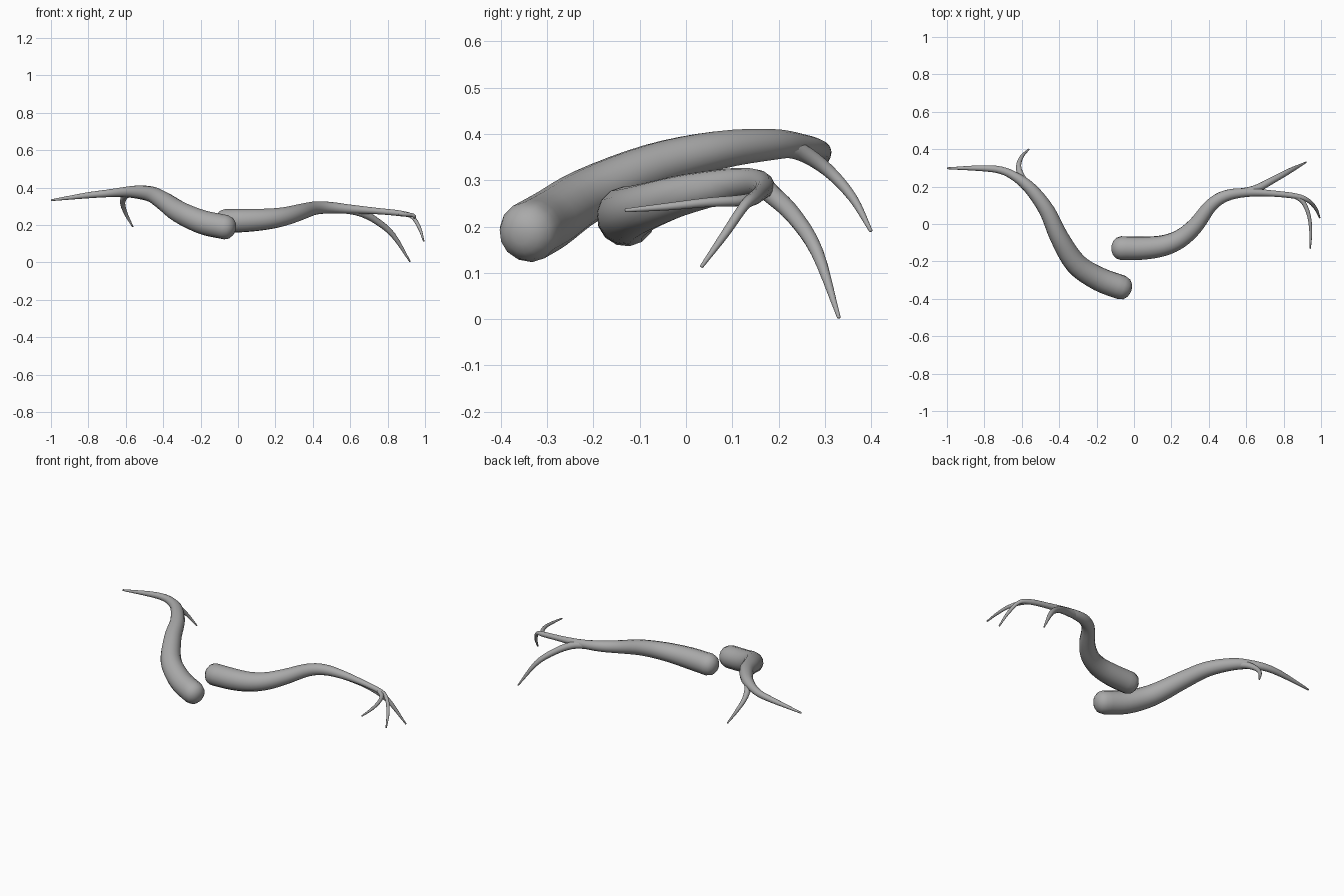
import bpy, bmesh, math
from mathutils import Vector

SIDES = 14

# Dark grey bark
bark = bpy.data.materials.new("bark")
bark.diffuse_color = (0.4, 0.4, 0.4, 1)


def spline(p, steps=4):
    """Catmull-Rom through (x, y, z, radius) points."""
    p = [Vector(q) for q in p]
    p = [2 * p[0] - p[1]] + p + [2 * p[-1] - p[-2]]
    out = []
    for i in range(1, len(p) - 2):
        a, b, c, d = p[i - 1:i + 3]
        for k in range(steps):
            t = k / steps
            out.append(0.5 * (2 * b + (c - a) * t + (2 * a - 5 * b + 4 * c - d) * t * t
                              + (3 * b - a - 3 * c + d) * t ** 3))
    return out + [p[-2]]


def limb(name, points, round_base=False):
    """Tapered tube along a smooth path, with a domed tip and optional domed base."""
    path = spline(points)
    pos = [q.to_3d() for q in path]
    rad = [q[3] for q in path]
    n = len(pos)
    tan = [(pos[min(i + 1, n - 1)] - pos[max(i - 1, 0)]).normalized() for i in range(n)]
    rings = list(zip(pos, tan, rad))
    dome = [(math.sin(a), math.cos(a)) for a in map(math.radians, (30, 55, 75))]
    if round_base:
        rings = [(pos[0] - tan[0] * rad[0] * 0.8 * s, tan[0], rad[0] * c)
                 for s, c in reversed(dome)] + rings
    rings += [(pos[-1] + tan[-1] * rad[-1] * s * 0.6, tan[-1], rad[-1] * c) for s, c in dome]

    bm = bmesh.new()
    side = rings[0][1].orthogonal().normalized()
    loops = []
    for p, t, r in rings:
        side = (side - t * side.dot(t)).normalized()
        up = t.cross(side)
        loops.append([bm.verts.new(p + r * (side * math.cos(a) + up * math.sin(a)))
                      for a in (2 * math.pi * k / SIDES for k in range(SIDES))])
    for a, b in zip(loops, loops[1:]):
        for k in range(SIDES):
            j = (k + 1) % SIDES
            bm.faces.new((a[k], a[j], b[j], b[k]))
    bm.faces.new(loops[0][::-1])
    bm.faces.new(loops[-1])
    bmesh.ops.recalc_face_normals(bm, faces=bm.faces)
    for f in bm.faces:
        f.smooth = True
    me = bpy.data.meshes.new(name)
    bm.to_mesh(me)
    bm.free()
    me.materials.append(bark)
    ob = bpy.data.objects.new(name, me)
    bpy.context.collection.objects.link(ob)
    return ob


# Left branch and its hanging twig
limb("left_branch", [
    (-0.065, -0.340, 0.188, 0.066), (-0.19, -0.293, 0.215, 0.065), (-0.31, -0.212, 0.268, 0.059),
    (-0.40, -0.07, 0.33, 0.050), (-0.465, 0.07, 0.365, 0.042), (-0.55, 0.185, 0.377, 0.034),
    (-0.63, 0.250, 0.375, 0.025), (-0.71, 0.287, 0.368, 0.020), (-0.81, 0.298, 0.358, 0.016),
    (-0.997, 0.298, 0.333, 0.005)], True)
limb("left_twig", [
    (-0.565, 0.20, 0.373, 0.022), (-0.60, 0.25, 0.360, 0.019), (-0.617, 0.308, 0.320, 0.014),
    (-0.60, 0.36, 0.262, 0.010), (-0.563, 0.399, 0.191, 0.004)])

# Right branch, ending in the downturned tip
limb("right_branch", [
    (-0.07, -0.129, 0.221, 0.064), (0.05, -0.129, 0.225, 0.062), (0.16, -0.115, 0.232, 0.056),
    (0.25, -0.077, 0.246, 0.050), (0.33, -0.007, 0.268, 0.044), (0.41, 0.098, 0.290, 0.036),
    (0.49, 0.150, 0.293, 0.031), (0.60, 0.168, 0.285, 0.024), (0.74, 0.163, 0.275, 0.017),
    (0.87, 0.148, 0.262, 0.015), (0.93, 0.126, 0.245, 0.011), (0.97, 0.085, 0.185, 0.009),
    (0.993, 0.034, 0.114, 0.004)], True)
limb("right_drooping_twig", [
    (0.55, 0.162, 0.288, 0.023), (0.65, 0.187, 0.268, 0.021), (0.74, 0.234, 0.222, 0.018),
    (0.83, 0.283, 0.145, 0.014), (0.92, 0.33, 0.004, 0.004)])
limb("right_front_twig", [
    (0.86, 0.150, 0.262, 0.013), (0.905, 0.116, 0.256, 0.012), (0.935, 0.045, 0.252, 0.010),
    (0.945, -0.04, 0.243, 0.008), (0.942, -0.13, 0.235, 0.004)])
